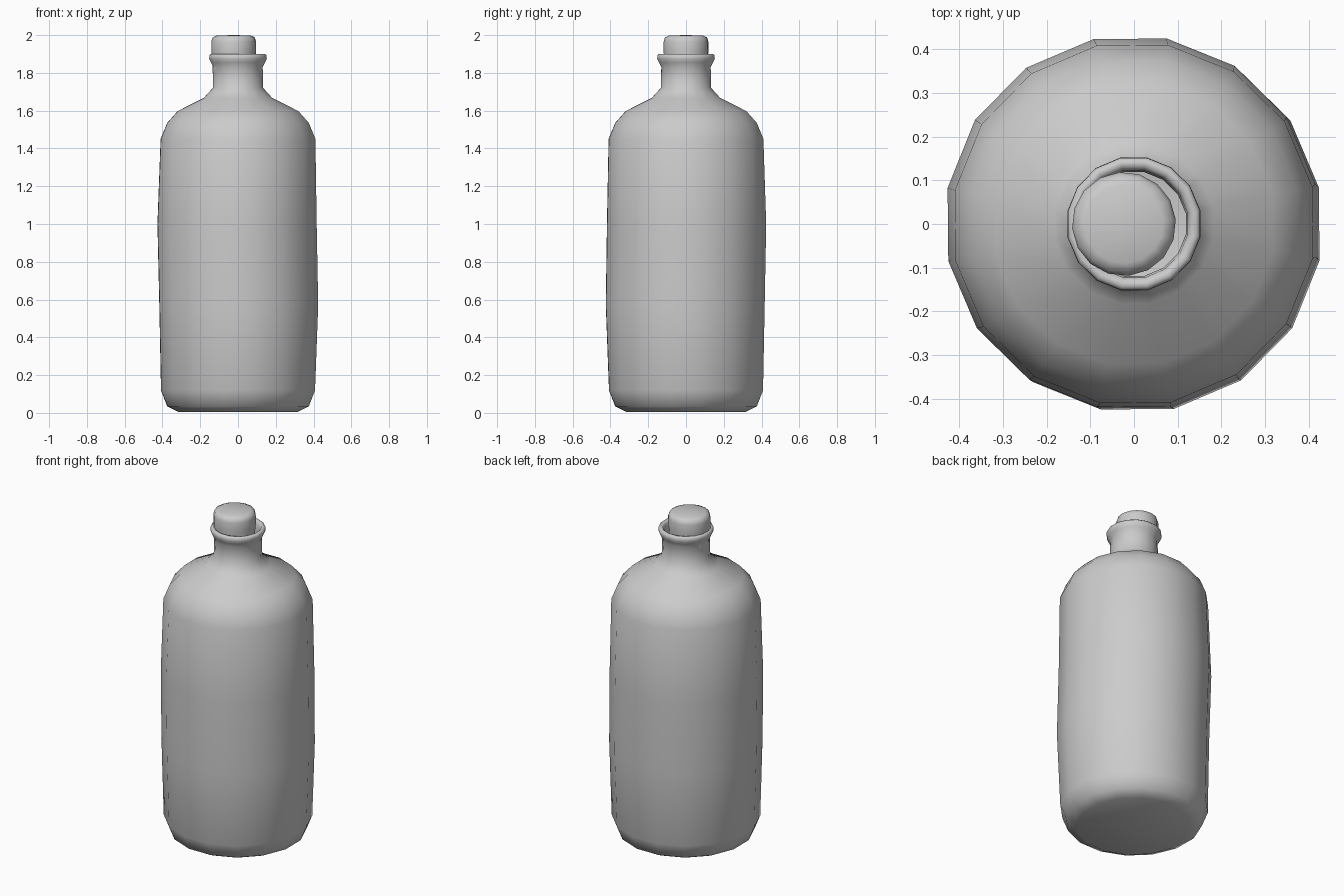
import bpy, bmesh
from math import cos, sin, pi, radians

if "Cube" in bpy.data.objects:
    bpy.data.objects.remove(bpy.data.objects["Cube"])

SIDES = 16


def lathe(name, profile, turn):
    """Revolve (radius, z, centre_x, centre_y) rings; radius 0 closes an end."""
    bm = bmesh.new()
    rings = []
    for r, z, cx, cy in profile:
        if r == 0:
            rings.append([bm.verts.new((cx, cy, z))] * SIDES)
        else:
            rings.append([bm.verts.new((cx + r * cos(turn + 2 * pi * i / SIDES),
                                        cy + r * sin(turn + 2 * pi * i / SIDES), z))
                          for i in range(SIDES)])
    for a, b in zip(rings, rings[1:]):
        for i in range(SIDES):
            j = (i + 1) % SIDES
            bm.faces.new(dict.fromkeys((a[i], a[j], b[j], b[i])))
    bmesh.ops.recalc_face_normals(bm, faces=bm.faces)
    mesh = bpy.data.meshes.new(name)
    bm.to_mesh(mesh)
    bm.free()
    obj = bpy.data.objects.new(name, mesh)
    bpy.context.collection.objects.link(obj)
    bpy.ops.object.select_all(action='DESELECT')
    obj.select_set(True)
    bpy.context.view_layer.objects.active = obj
    bpy.ops.object.shade_smooth_by_angle(angle=radians(60))
    return obj


# Bottle: base, slightly uneven handmade body, shoulder, neck, rolled lip, neck bore
outer = [(0, 0.005), (0.32, 0.005), (0.382, 0.035), (0.415, 0.12),
         (0.428, 0.57), (0.429, 1.0), (0.417, 1.45), (0.382, 1.535),
         (0.325, 1.598), (0.185, 1.667), (0.136, 1.72), (0.133, 1.83),
         (0.146, 1.855), (0.155, 1.875), (0.154, 1.892), (0.146, 1.90),
         (0.133, 1.898), (0.125, 1.885), (0.121, 1.84), (0.121, 1.68), (0, 1.66)]
wobble = {0.57: (0.004, -0.004), 1.0: (-0.005, 0.003)}
lathe("bottle", [(r, z, *wobble.get(z, (0.0, 0.0))) for r, z in outer], radians(11.8))

# Stopper: sits off-centre, leaning on the left wall of the neck
stopper = [(0, 1.70), (0.108, 1.70), (0.112, 1.83), (0.119, 1.91),
           (0.119, 1.965), (0.112, 1.988), (0.09, 1.998), (0, 2.0)]
lathe("stopper", [(r, z, -0.023, 0.0) for r, z in stopper], radians(5))
